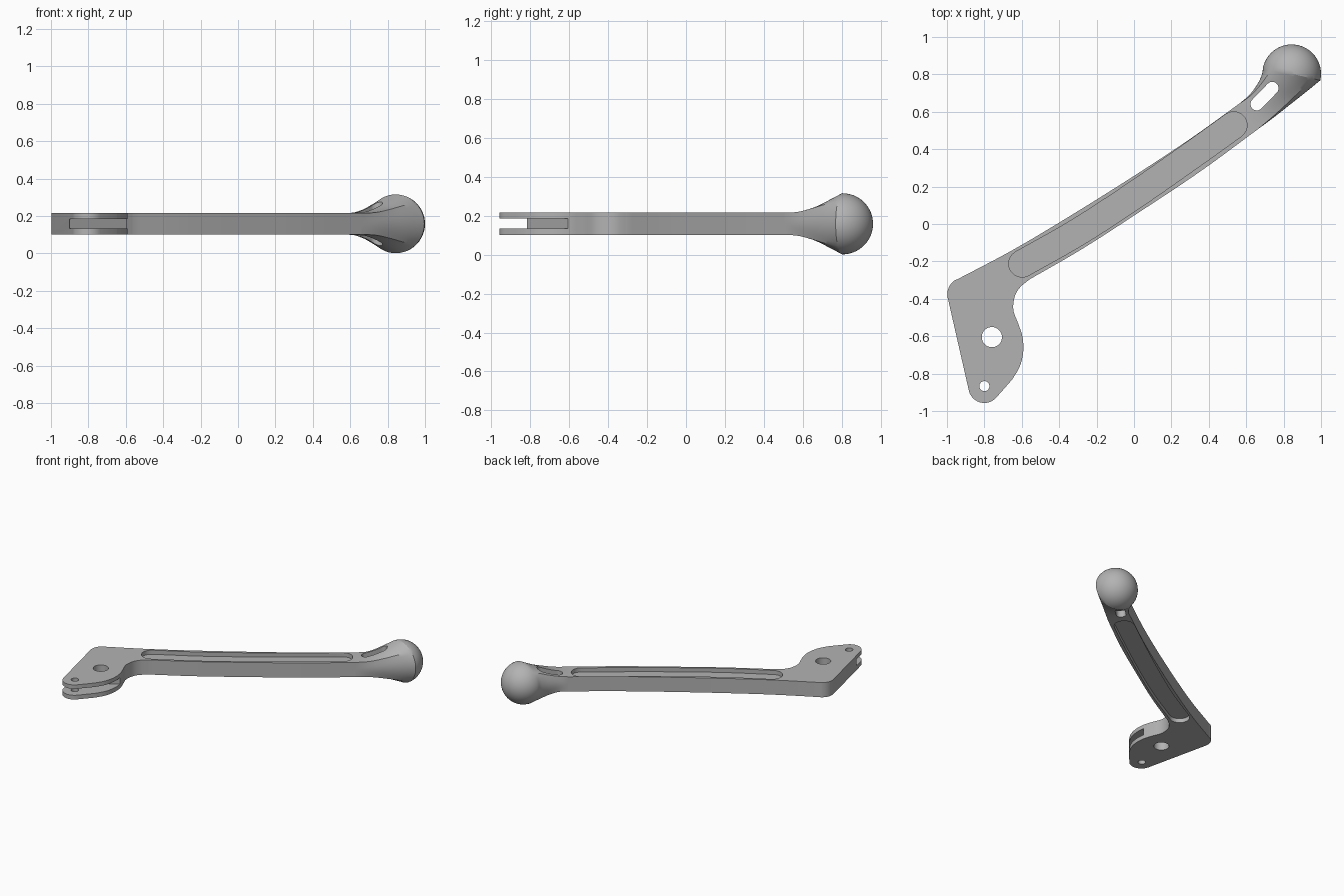
import bpy, bmesh, math
from mathutils import Vector

if "Cube" in bpy.data.objects:
    bpy.data.objects.remove(bpy.data.objects["Cube"])

ZC, HALF = 0.158, 0.057            # mid height and half thickness of the lever
metal = bpy.data.materials.new("grey metal")
metal.diffuse_color = (0.45, 0.45, 0.45, 1)
metal.use_nodes = True
metal.node_tree.nodes["Principled BSDF"].inputs["Base Color"].default_value = metal.diffuse_color


def spline(pts, n=8):
    """Smooth open curve through the points."""
    p = [Vector(q) for q in pts]
    p = [2 * p[0] - p[1]] + p + [2 * p[-1] - p[-2]]
    out = []
    for a, b, c, d in zip(p, p[1:], p[2:], p[3:]):
        for i in range(n):
            t = i / n
            out.append(0.5 * (2 * b + (c - a) * t + (2 * a - 5 * b + 4 * c - d) * t * t
                              + (3 * b - a - 3 * c + d) * t ** 3))
    return out + [p[-2]]


def arc(x, y, r, a0, a1, n=12):
    return [Vector((x + r * math.cos(math.radians(a0 + (a1 - a0) * i / n)),
                    y + r * math.sin(math.radians(a0 + (a1 - a0) * i / n)))) for i in range(n + 1)]


def capsule(path, r):
    """Round-ended outline around a path."""
    path = [Vector(p) for p in path]
    tang = [(path[min(i + 1, len(path) - 1)] - path[max(i - 1, 0)]).normalized() for i in range(len(path))]
    left = [p + r * Vector((-t.y, t.x)) for p, t in zip(path, tang)]
    right = [p - r * Vector((-t.y, t.x)) for p, t in zip(path, tang)]
    a0 = math.degrees(math.atan2(tang[0].y, tang[0].x))
    a1 = math.degrees(math.atan2(tang[-1].y, tang[-1].x))
    return (right[:-1] + arc(*path[-1], r, a1 - 90, a1 + 90)
            + left[-2:0:-1] + arc(*path[0], r, a0 + 90, a0 + 270)[:-1])


def finish(name, bm):
    bmesh.ops.recalc_face_normals(bm, faces=bm.faces)
    me = bpy.data.meshes.new(name)
    bm.to_mesh(me)
    bm.free()
    me.materials.append(metal)
    ob = bpy.data.objects.new(name, me)
    bpy.context.collection.objects.link(ob)
    return ob


def prism(name, outline, z0, z1):
    bm = bmesh.new()
    face = bm.faces.new([bm.verts.new((p[0], p[1], z0)) for p in outline])
    up = bmesh.ops.extrude_face_region(bm, geom=[face])["geom"]
    bmesh.ops.translate(bm, vec=(0, 0, z1 - z0), verts=[v for v in up if isinstance(v, bmesh.types.BMVert)])
    return finish(name, bm)


def cut(ob, cutters):
    bpy.context.view_layer.objects.active = ob
    for c in cutters:
        m = ob.modifiers.new("cut", "BOOLEAN")
        m.operation, m.solver, m.object = "DIFFERENCE", "EXACT", c
        bpy.ops.object.modifier_apply(modifier=m.name)
        bpy.data.objects.remove(c)


# Lever body: flat plate with pivot lobe and bowed arm
outline = arc(-0.8, -0.872, 0.085, 193, 318)
outline += spline([(-0.65, -0.83), (-0.61, -0.76), (-0.592, -0.68), (-0.597, -0.60), (-0.62, -0.53),
                   (-0.645, -0.46), (-0.638, -0.39), (-0.61, -0.34), (-0.56, -0.297)], 6)
outline += spline([(-0.56, -0.297), (-0.28, -0.135), (0, 0.045), (0.35, 0.278), (0.66, 0.505)])[1:]
outline += spline([(0.565, 0.645), (0.3, 0.455), (0, 0.257), (-0.35, 0.038), (-0.65, -0.14), (-0.945, -0.296)])
outline += arc(-0.91, -0.375, 0.088, 119, 193)
body = prism("lever_body", outline, ZC - HALF, ZC + HALF)

# Pivot holes, fork slot and the long grooves on both faces
groove = capsule(spline([(-0.598, -0.212), (-0.3, -0.043), (0, 0.152), (0.3, 0.361), (0.533, 0.528)], 6), 0.072)
depth = 0.032
cut(body, [
    prism("pivot_hole", arc(-0.76, -0.605, 0.054, 0, 360, 32)[:-1], 0, 0.4),
    prism("pin_hole", arc(-0.8, -0.867, 0.027, 0, 360, 24)[:-1], 0, 0.4),
    prism("fork_slot", [(-0.905, -0.82), (-1.1, -0.9), (-0.9, -1.1), (-0.4, -1.0), (-0.4, -0.6), (-0.59, -0.6)],
          ZC - 0.024, ZC + 0.026),
    prism("top_groove", groove, ZC + HALF - depth, 0.4),
    prism("bottom_groove", groove, -0.1, ZC - HALF + depth)])

# Flared neck blending from a box section into the round ball end
SEG, R = 48, 0.157
left = spline([(0.565, 0.645), (0.617, 0.69), (0.66, 0.748), (0.684, 0.80), (0.690, 0.838)], 5)
right = spline([(0.66, 0.505), (0.745, 0.568), (0.83, 0.635), (0.915, 0.702), (0.996, 0.768)], 5)
height = spline([(0, HALF), (1, 0.066), (2, 0.092), (3, 0.127), (4, R)], 5)
rings = []
for i, (l, r, h) in enumerate(zip(left, right, height)):
    t = i / (len(left) - 1)
    mid, half = (l + r) / 2, (r - l) / 2
    ring = []
    for k in range(SEG):
        c, s = math.cos(math.tau * k / SEG), math.sin(math.tau * k / SEG)
        f = (1 - t) / max(abs(c), abs(s)) + t
        p = mid + half * c * f
        ring.append((p.x, p.y, ZC + h.y * s * f))
    rings.append(ring)
centre, side = (left[-1] + right[-1]) / 2, (right[-1] - left[-1]).normalized()
ahead = Vector((-side.y, side.x))
for j in range(1, 14):
    a = math.pi / 2 * j / 14
    ring = []
    for k in range(SEG):
        c, s = math.cos(math.tau * k / SEG), math.sin(math.tau * k / SEG)
        p = centre + ahead * R * math.sin(a) + side * R * math.cos(a) * c
        ring.append((p.x, p.y, ZC + R * math.cos(a) * s))
    rings.append(ring)
bm = bmesh.new()
loops = [[bm.verts.new(p) for p in ring] for ring in rings]
for a, b in zip(loops, loops[1:]):
    for k in range(SEG):
        bm.faces.new((a[k - 1], a[k], b[k], b[k - 1]))
bm.faces.new(loops[0])
pole = centre + ahead * R
tip = bm.verts.new((pole.x, pole.y, ZC))
for k in range(SEG):
    bm.faces.new((loops[-1][k - 1], loops[-1][k], tip))
ball = finish("ball_end", bm)
cut(ball, [prism("neck_slot", capsule([(0.657, 0.641), (0.739, 0.726)], 0.034), -0.1, 0.5)])

# Smooth shading with crisp edges
for ob in (body, ball):
    bpy.ops.object.select_all(action="DESELECT")
    ob.select_set(True)
    bpy.context.view_layer.objects.active = ob
    bpy.ops.object.shade_smooth_by_angle(angle=math.radians(30))
